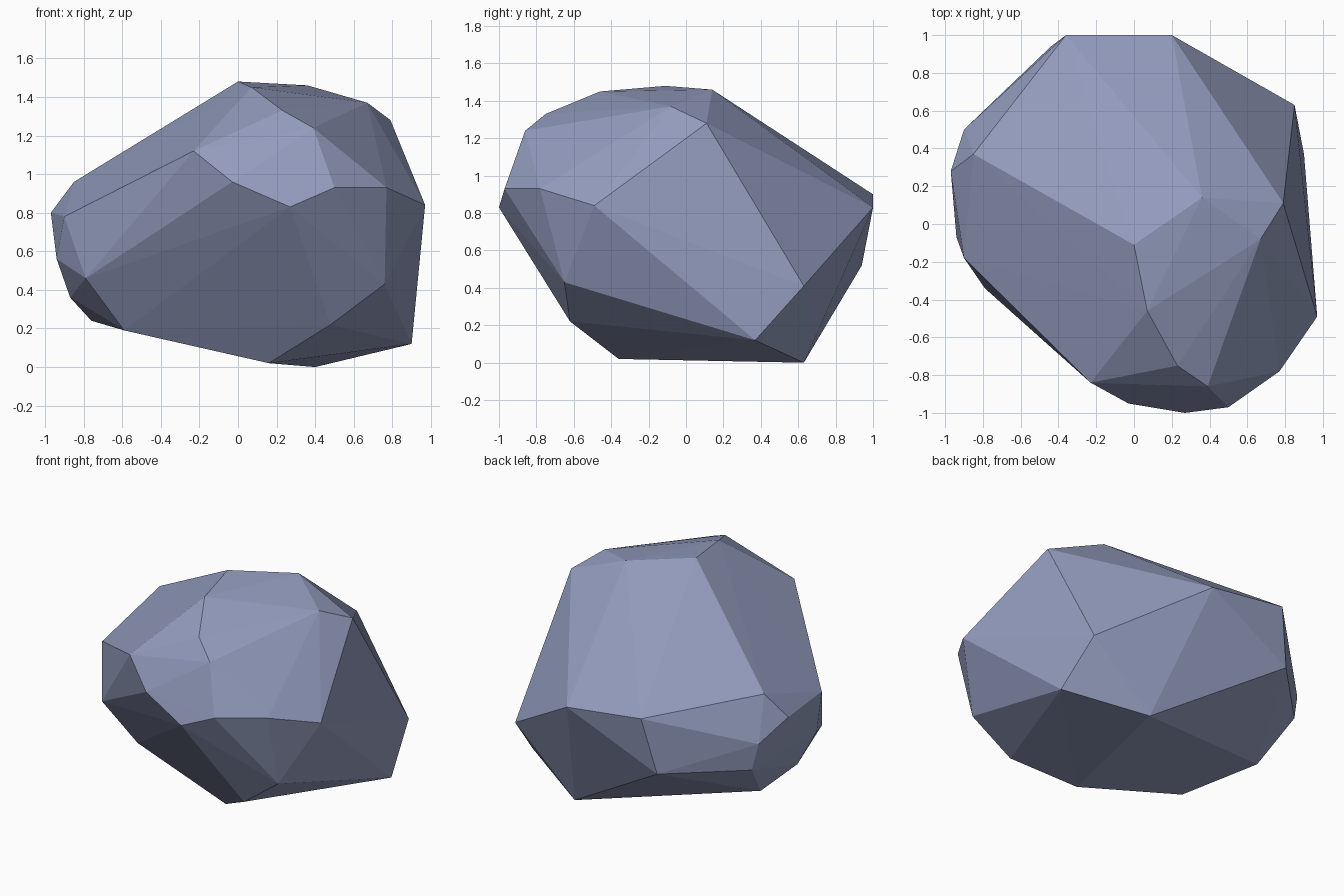
import bpy
import bmesh
from mathutils import Vector


def flat_material(name, color):
    material = bpy.data.materials.new(name)
    material.use_nodes = True
    material.diffuse_color = color
    shader = material.node_tree.nodes["Principled BSDF"]
    shader.inputs["Base Color"].default_value = color
    shader.inputs["Roughness"].default_value = 0.9
    return material


def convex_stone(name, corners, material):
    """Wrap a tight faceted skin around a handful of corner points."""
    bm = bmesh.new()
    for corner in corners:
        bm.verts.new(Vector(corner) / 100)
    hull = bmesh.ops.convex_hull(bm, input=bm.verts[:])
    loose = {v for v in hull["geom_interior"] if isinstance(v, bmesh.types.BMVert)}
    bmesh.ops.delete(bm, geom=list(loose), context="VERTS")
    bmesh.ops.recalc_face_normals(bm, faces=bm.faces[:])
    for face in bm.faces:
        face.smooth = False
    mesh = bpy.data.meshes.new(name)
    bm.to_mesh(mesh)
    bm.free()
    mesh.materials.append(material)
    stone = bpy.data.objects.new(name, mesh)
    bpy.context.collection.objects.link(stone)
    return stone


default_cube = bpy.data.objects.get("Cube")
if default_cube:
    bpy.data.objects.remove(default_cube, do_unlink=True)

# Corner points of the chipped facets, in hundredths of a unit
crown = [(0, -11, 148), (36, 14, 146), (67, -8, 137), (79, 11, 128),
         (7, -46, 145), (23, -75, 133), (39, -86, 124)]
front_ridge = [(-23, -84, 112), (-3, -95, 96), (27, -100, 83),
               (50, -97, 93), (77, -78, 93), (97, -49, 84)]
back_ridge = [(20, 100, 83), (-36, 100, 90), (-44, 94, 52), (85, 63, 41)]
right_flank = [(-85, 37, 96), (-97, 28, 80), (-90, -18, 78), (-94, -7, 56),
               (-79, -34, 46), (-87, 4, 36), (-90, 50, 68), (-86, 52, 50)]
base = [(76, -65, 43), (48, -62, 22), (16, -36, 2), (40, 63, 0),
        (90, 37, 12), (-59, -24, 19), (-76, 28, 24)]

blue_grey = flat_material("blue grey stone", (0.29, 0.33, 0.51, 1))
convex_stone("boulder", crown + front_ridge + back_ridge + right_flank + base, blue_grey)
